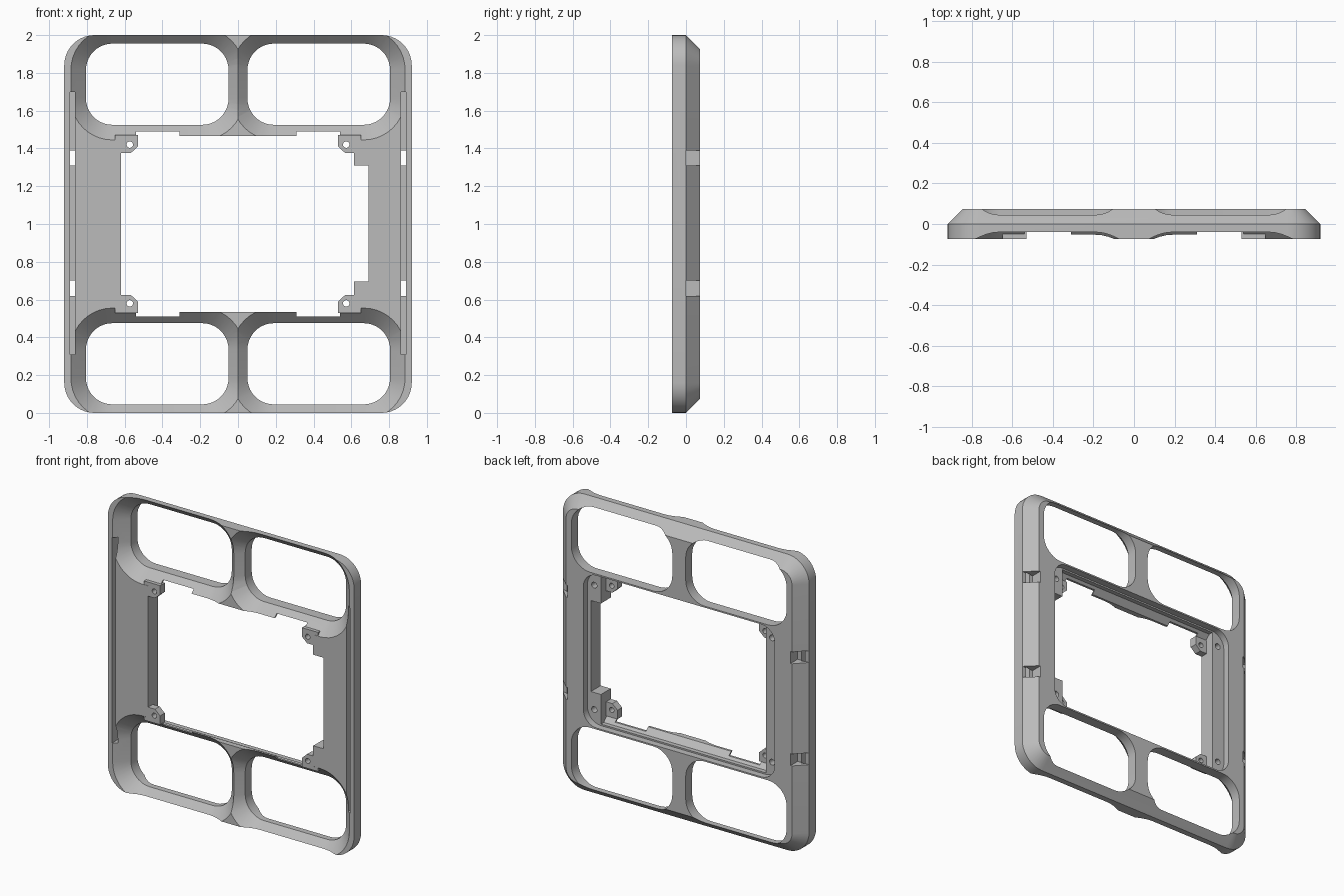
import bpy, bmesh, math
from mathutils import Vector

if "Cube" in bpy.data.objects:
    bpy.data.objects.remove(bpy.data.objects["Cube"], do_unlink=True)

grey = bpy.data.materials.new("plain grey")
grey.use_nodes = True
grey.diffuse_color = (0.5, 0.5, 0.5, 1)
grey.node_tree.nodes["Principled BSDF"].inputs["Base Color"].default_value = (0.5, 0.5, 0.5, 1)


def rounded(x0, x1, z0, z1, r, n=10):
    """Rounded rectangle as (x, z) points."""
    pts = []
    corners = ((x1 - r, z1 - r), (x0 + r, z1 - r), (x0 + r, z0 + r), (x1 - r, z0 + r))
    for k, (cx, cz) in enumerate(corners):
        for i in range(n + 1):
            a = math.pi / 2 * (k + i / n)
            pts.append((cx + r * math.cos(a), cz + r * math.sin(a)))
    return pts


def loft(name, rings):
    """Solid through rings of 3D points with equal counts."""
    bm = bmesh.new()
    loops = [[bm.verts.new(p) for p in ring] for ring in rings]
    for a, b in zip(loops, loops[1:]):
        for i in range(len(a)):
            j = (i + 1) % len(a)
            bm.faces.new((a[i], a[j], b[j], b[i]))
    bm.faces.new(loops[0])
    bm.faces.new(loops[-1])
    bmesh.ops.recalc_face_normals(bm, faces=bm.faces)
    mesh = bpy.data.meshes.new(name)
    bm.to_mesh(mesh)
    bm.free()
    obj = bpy.data.objects.new(name, mesh)
    bpy.context.collection.objects.link(obj)
    obj.data.materials.append(grey)
    return obj


def at_y(pts, y):
    return [Vector((x, y, z)) for x, z in pts]


def prism(name, pts, y0, y1):
    return loft(name, [at_y(pts, y0), at_y(pts, y1)])


def box(name, x0, x1, y0, y1, z0, z1):
    return prism(name, [(x0, z0), (x1, z0), (x1, z1), (x0, z1)], y0, y1)


def disc(name, x, z, r, y0, y1):
    return prism(name, rounded(x - r, x + r, z - r, z + r, r * 0.999, 5), y0, y1)


def combine(target, tool, operation="DIFFERENCE"):
    mod = target.modifiers.new("combine", "BOOLEAN")
    mod.operation, mod.solver, mod.object = operation, "EXACT", tool
    bpy.context.view_layer.update()
    result = bpy.data.meshes.new_from_object(
        target.evaluated_get(bpy.context.evaluated_depsgraph_get()))
    target.modifiers.clear()
    target.data = result
    bpy.data.objects.remove(tool, do_unlink=True)


# Outer plate with a chamfered back edge
frame = loft("frame", [
    at_y(rounded(-0.92, 0.92, 0, 2, 0.16), -0.075),
    at_y(rounded(-0.92, 0.92, 0, 2, 0.16), 0),
    at_y(rounded(-0.845, 0.845, 0.075, 1.925, 0.085), 0.075)])

# Four windows that flare towards the front
def window_ring(side, low, off, y):
    x0, x1 = sorted((side * (0.05 - off), side * (0.805 + off)))
    z0, z1 = sorted((1 + low * (0.525 - off), 1 + low * (0.955 + off)))
    return at_y(rounded(x0, x1, z0, z1, 0.14 + off), y)

for side in (-1, 1):
    for low in (-1, 1):
        combine(frame, loft("window_cutter", [
            window_ring(side, low, 0, 0.1),
            window_ring(side, low, 0, 0.005),
            window_ring(side, low, 0.1, -0.095)]))

# Central opening, narrowing to thin sloped lips at the front
half = [(0.1, 0.505), (0, 0.505), (-0.038, 0.467), (-0.1, 0.467)]
profile = [(y, 1 + h) for y, h in half] + [(y, 1 - h) for y, h in reversed(half)]
combine(frame, loft("opening_cutter", [
    [Vector((x, y, z)) for y, z in profile] for x in (-0.62, 0.615)]))
combine(frame, box("side_cutter", 0.5, 0.69, -0.1, 0.1, 0.695, 1.31))

# Shallow rounded recess in the back
combine(frame, prism("recess_cutter", rounded(-0.715, 0.715, 0.485, 1.515, 0.1), 0.03, 0.12))

# Gaps in the lips
for side in (-1, 1):
    x0, x1 = sorted((side * 0.31, side * 0.54))
    combine(frame, box("lip_cutter", x0, x1, -0.1, 0.1, 0.51, 1.49))

for side in (-1, 1):
    # Long front grooves and their back notches
    x0, x1 = sorted((side * 0.862, side * 0.89))
    combine(frame, box("groove_cutter", x0, x1, -0.1, 0.005, 0.31, 1.7))
    for z in (0.66, 1.35):
        x0, x1 = sorted((side * 0.835, side * 1.0))
        combine(frame, box("notch_cutter", x0, x1, 0, 0.1, z - 0.04, z + 0.04))
    # Corner bosses with screw holes, and screw holes in the ledge
    for low in (-1, 1):
        outline = [(0.53, 0.47), (0.53, 0.41), (0.568, 0.375), (0.65, 0.375), (0.65, 0.47)]
        combine(frame, prism("boss", [(side * x, 1 + low * z) for x, z in outline],
                             -0.0745, -0.025), "UNION")
        combine(frame, disc("boss_hole", side * 0.573, 1 + low * 0.42, 0.017, -0.1, 0.1))
        combine(frame, disc("ledge_hole", side * 0.665, 1 + low * 0.42, 0.02, -0.03, 0.1))

# Smooth the rounded corners, keep the edges crisp
bpy.ops.object.select_all(action="DESELECT")
frame.select_set(True)
bpy.context.view_layer.objects.active = frame
bpy.ops.object.shade_smooth_by_angle(angle=math.radians(25))
